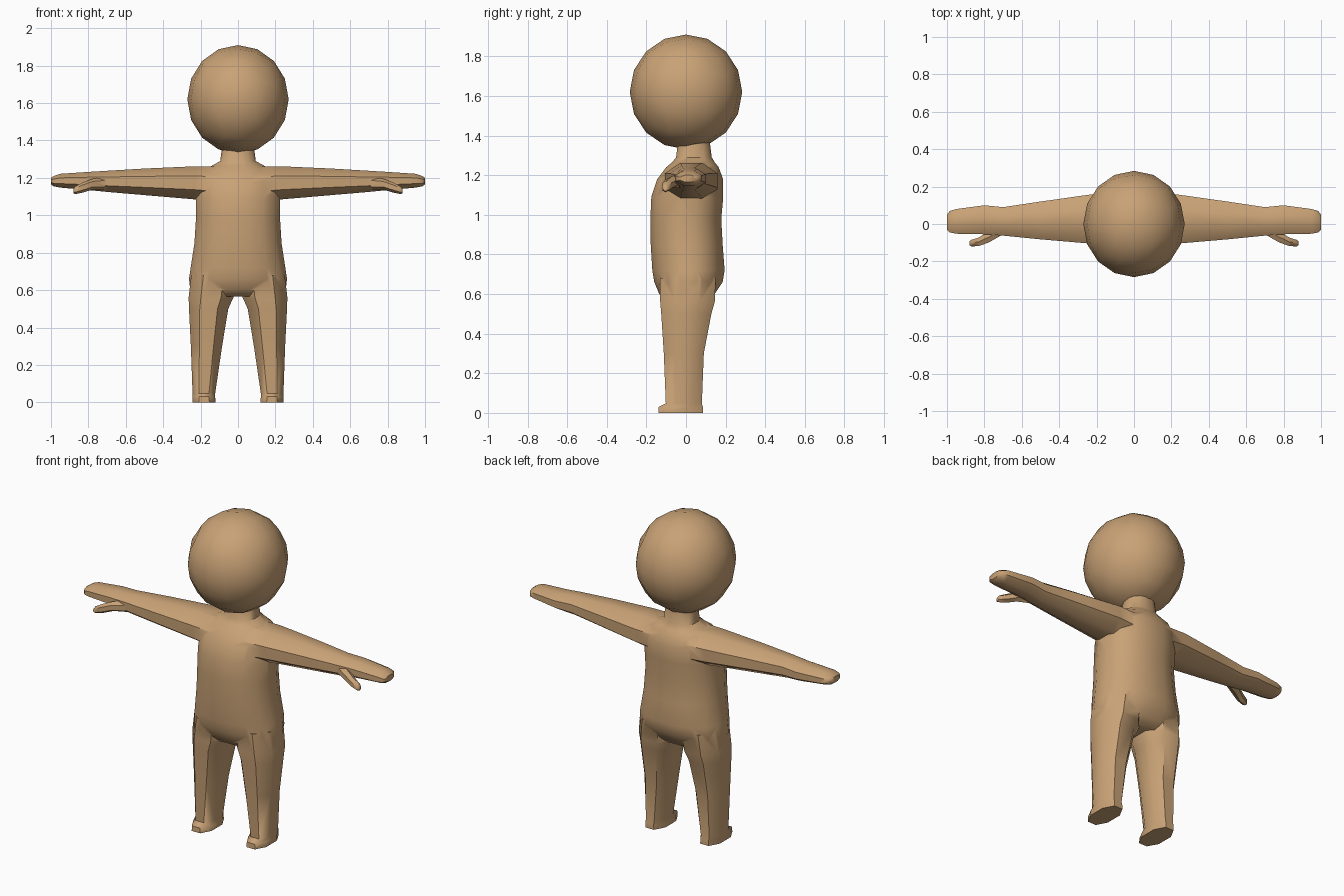
import bpy, bmesh, math
from mathutils import Vector

if "Cube" in bpy.data.objects:
    bpy.data.objects.remove(bpy.data.objects["Cube"])

skin = bpy.data.materials.new("tan")
skin.diffuse_color = (0.58, 0.36, 0.18, 1)
skin.use_nodes = True
skin.node_tree.nodes["Principled BSDF"].inputs["Base Color"].default_value = skin.diffuse_color


def finish(bm, name):
    bmesh.ops.recalc_face_normals(bm, faces=bm.faces[:])
    me = bpy.data.meshes.new(name)
    bm.to_mesh(me)
    bm.free()
    me.materials.append(skin)
    ob = bpy.data.objects.new(name, me)
    bpy.context.collection.objects.link(ob)
    return ob


def loft(name, rings, sides, place, power=1.0):
    """Each ring is (position, a_min, a_max, b_min, b_max)."""
    bm = bmesh.new()
    loops = []
    half = math.pi / sides
    top = math.cos(half) ** power
    for p, a0, a1, b0, b1 in rings:
        loop = []
        for i in range(sides):
            t = half + i * 2 * half
            c, s = (math.copysign(abs(f) ** power, f) / top for f in (math.cos(t), math.sin(t)))
            a = (a0 + a1) / 2 + c * (a1 - a0) / 2
            b = (b0 + b1) / 2 + s * (b1 - b0) / 2
            loop.append(bm.verts.new(place(p, a, b)))
        loops.append(loop)
    for lo, hi in zip(loops, loops[1:]):
        for i in range(sides):
            j = (i + 1) % sides
            bm.faces.new((lo[i], lo[j], hi[j], hi[i]))
    bm.faces.new(loops[0])
    bm.faces.new(loops[-1])
    return finish(bm, name)


# Torso and neck: z, x range, y range
body = loft("body", [(z, -w, w, y0, y1) for z, w, y0, y1 in [
    (0.565, 0.20, -0.10, 0.11), (0.60, 0.255, -0.135, 0.145), (0.66, 0.262, -0.16, 0.185),
    (0.72, 0.253, -0.17, 0.195), (0.85, 0.233, -0.178, 0.185), (0.98, 0.225, -0.18, 0.178),
    (1.09, 0.225, -0.175, 0.188), (1.18, 0.225, -0.145, 0.187), (1.24, 0.19, -0.10, 0.165),
    (1.265, 0.14, -0.07, 0.145), (1.29, 0.095, -0.05, 0.13), (1.37, 0.085, -0.04, 0.12)]],
    16, lambda p, a, b: (a, b, p), 0.9)

# Limbs, one set per side
LEG = [(0.0, 0.12, 0.242, -0.14, 0.085), (0.03, 0.122, 0.242, -0.138, 0.085),
       (0.048, 0.122, 0.243, -0.102, 0.08), (0.30, 0.085, 0.252, -0.112, 0.09),
       (0.50, 0.052, 0.262, -0.125, 0.128), (0.56, 0.025, 0.264, -0.13, 0.145),
       (0.68, 0.012, 0.25, -0.13, 0.15)]
ARM = [(0.10, -0.11, 0.16, 1.07, 1.262), (0.23, -0.105, 0.158, 1.085, 1.262),
       (0.50, -0.082, 0.12, 1.108, 1.25), (0.70, -0.062, 0.09, 1.125, 1.238),
       (0.80, -0.055, 0.10, 1.135, 1.232), (0.95, -0.052, 0.08, 1.148, 1.222),
       (0.985, -0.045, 0.07, 1.155, 1.21), (1.0, -0.03, 0.05, 1.165, 1.2)]
THUMB = [(0.70, -0.055, 0.0, 1.14, 1.20), (0.775, -0.098, -0.04, 1.142, 1.192),
         (0.83, -0.118, -0.072, 1.125, 1.172), (0.87, -0.12, -0.085, 1.116, 1.152),
         (0.88, -0.113, -0.093, 1.12, 1.14)]
parts = []
for s, side in ((-1, "right"), (1, "left")):
    parts.append(loft(side + "_leg", LEG, 8, lambda p, a, b: (s * a, b, p), 0.9))
    parts.append(loft(side + "_arm", ARM, 8, lambda p, a, b: (s * p, a, b)))
    parts.append(loft(side + "_thumb", THUMB, 6, lambda p, a, b: (s * p, a, b)))

# Fuse limbs into one skin
bpy.context.view_layer.objects.active = body
for part in parts:
    mod = body.modifiers.new("fuse", 'BOOLEAN')
    mod.operation = 'UNION'
    mod.solver = 'EXACT'
    mod.object = part
    bpy.ops.object.modifier_apply(modifier=mod.name)
    bpy.data.objects.remove(part)

# Head: rounded subdivided cube
bm = bmesh.new()
bmesh.ops.create_cube(bm, size=2)
bmesh.ops.subdivide_edges(bm, edges=bm.edges[:], cuts=3, use_grid_fill=True)
for v in bm.verts:
    d = Vector([math.tan(c * math.pi / 4) for c in v.co]).normalized()
    v.co = (d.x * 0.271, d.y * 0.284, 1.62 + d.z * 0.29)
head = finish(bm, "head")

for ob in (body, head):
    bpy.ops.object.select_all(action='DESELECT')
    ob.select_set(True)
    bpy.context.view_layer.objects.active = ob
    bpy.ops.object.shade_smooth_by_angle(angle=math.radians(48))
